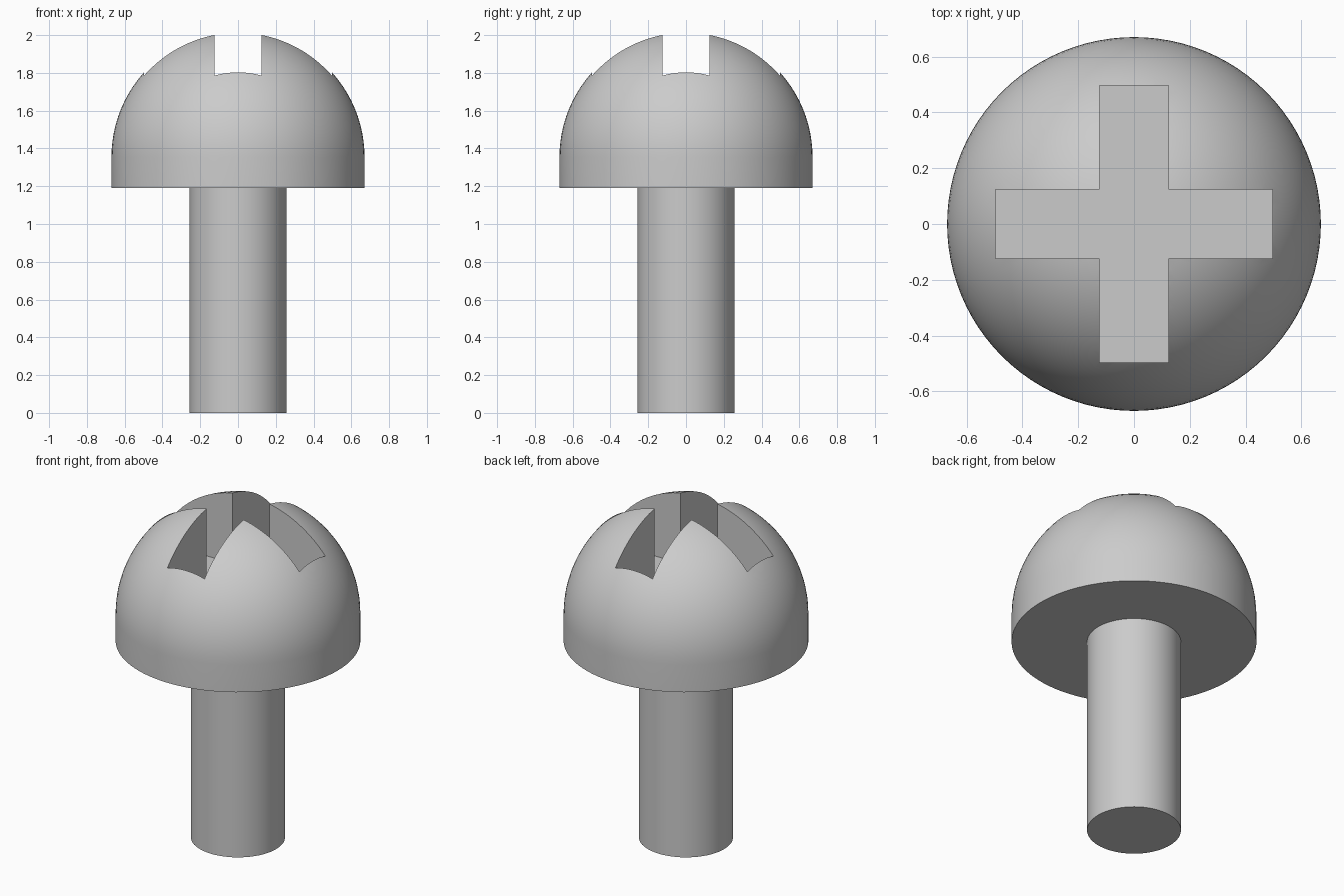
import bpy
import bmesh
import math

cube = bpy.data.objects.get("Cube")
if cube:
    bpy.data.objects.remove(cube, do_unlink=True)

HEAD_R, HEAD_BASE, DOME_Z = 0.67, 1.19, 1.354
SHAFT_R = 0.257
SLOT_HALF_WIDTH, SLOT_REACH, SLOT_FLOOR = 0.124, 0.497, 1.575

steel = bpy.data.materials.new("steel grey")
steel.use_nodes = True
colour = (0.6, 0.6, 0.6, 1)
steel.diffuse_color = colour
steel.node_tree.nodes["Principled BSDF"].inputs["Base Color"].default_value = colour


def add_object(name, bm):
    bmesh.ops.recalc_face_normals(bm, faces=bm.faces[:])
    mesh = bpy.data.meshes.new(name)
    bm.to_mesh(mesh)
    bm.free()
    mesh.materials.append(steel)
    obj = bpy.data.objects.new(name, mesh)
    bpy.context.collection.objects.link(obj)
    return obj


def lathe(name, profile, segments):
    """Spin an (r, z) profile around the z axis."""
    bm = bmesh.new()
    verts = [bm.verts.new((r, 0, z)) for r, z in profile]
    edges = [bm.edges.new(pair) for pair in zip(verts, verts[1:])]
    bmesh.ops.spin(bm, geom=verts + edges, cent=(0, 0, 0), axis=(0, 0, 1),
                   angle=math.tau, steps=segments)
    bmesh.ops.remove_doubles(bm, verts=bm.verts[:], dist=1e-5)
    return add_object(name, bm)


def activate(obj):
    bpy.ops.object.select_all(action='DESELECT')
    obj.select_set(True)
    bpy.context.view_layer.objects.active = obj


# Head: short straight rim running into a half sphere
STEPS = 24
arc = [i * math.pi / 2 / STEPS for i in range(STEPS)]
dome = [(HEAD_R * math.cos(a), DOME_Z + HEAD_R * math.sin(a)) for a in arc]
head = lathe("head", [(0, HEAD_BASE), (HEAD_R, HEAD_BASE)] + dome
             + [(0, DOME_Z + HEAD_R)], 96)

# Shaft: plain cylinder set a little way into the head
shaft = lathe("shaft", [(0, 0), (SHAFT_R, 0), (SHAFT_R, HEAD_BASE + 0.05),
                        (0, HEAD_BASE + 0.05)], 64)

# Cross-shaped slot cutter: one quarter of the outline turned four times
bm = bmesh.new()
w, reach = SLOT_HALF_WIDTH, SLOT_REACH
outline = []
for turn in range(4):
    c, s = round(math.cos(turn * math.pi / 2)), round(math.sin(turn * math.pi / 2))
    for x, y in ((reach, -w), (reach, w), (w, w)):
        outline.append(bm.verts.new((x * c - y * s, x * s + y * c, SLOT_FLOOR)))
base = bm.faces.new(outline)
top = bmesh.ops.extrude_face_region(bm, geom=[base])
bmesh.ops.translate(bm, vec=(0, 0, 1),
                    verts=[v for v in top["geom"] if isinstance(v, bmesh.types.BMVert)])
cutter = add_object("slot_cutter", bm)
cutter.hide_render = True

# Cut the slot and drop the cutter
cut = head.modifiers.new("cross_slot", 'BOOLEAN')
cut.operation = 'DIFFERENCE'
cut.solver = 'EXACT'
cut.object = cutter
activate(head)
bpy.ops.object.modifier_apply(modifier=cut.name)
bpy.data.objects.remove(cutter, do_unlink=True)

# Smooth rounds, crisp rims and slot edges
for part in (head, shaft):
    activate(part)
    bpy.ops.object.shade_smooth_by_angle(angle=math.radians(30))
